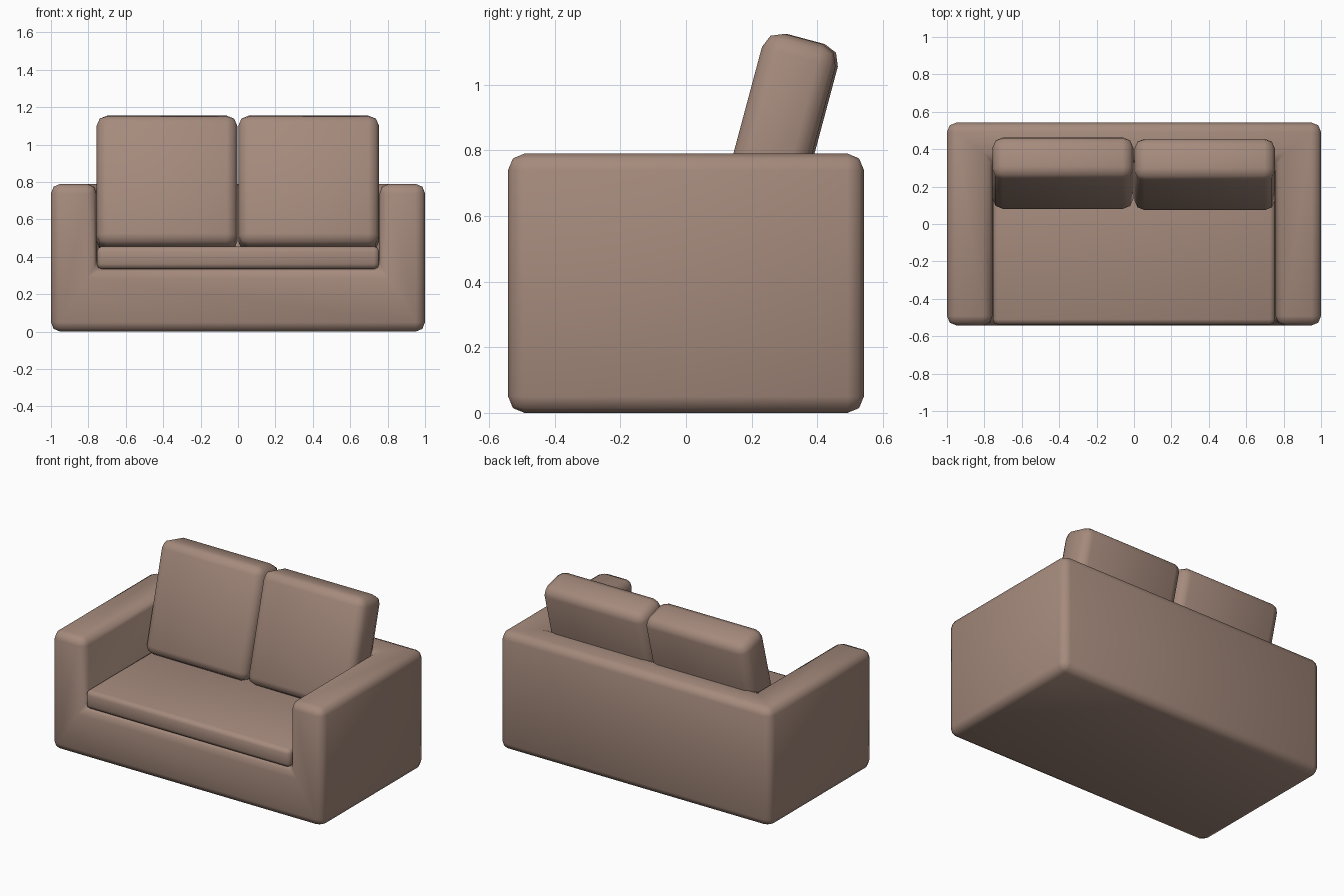
import bpy, bmesh, math
from mathutils import Vector, Matrix

if "Cube" in bpy.data.objects:
    bpy.data.objects.remove(bpy.data.objects["Cube"])

fabric = bpy.data.materials.new("brown_fabric")
fabric.diffuse_color = (0.376, 0.254, 0.202, 1)
fabric.use_nodes = True
fabric.node_tree.nodes["Principled BSDF"].inputs["Base Color"].default_value = fabric.diffuse_color


def finish(bm, name, bevel, segments=2):
    """Round every edge, smooth the faces and make the object."""
    bmesh.ops.bevel(bm, geom=bm.edges[:], offset=bevel, offset_type='OFFSET',
                    segments=segments, profile=0.5, affect='EDGES')
    bmesh.ops.recalc_face_normals(bm, faces=bm.faces[:])
    for f in bm.faces:
        f.smooth = True
    me = bpy.data.meshes.new(name)
    bm.to_mesh(me)
    bm.free()
    me.materials.append(fabric)
    ob = bpy.data.objects.new(name, me)
    bpy.context.collection.objects.link(ob)
    return ob


def cushion(name, size, centre, bevel, tilt=0.0):
    bm = bmesh.new()
    bmesh.ops.create_cube(bm, size=1, matrix=Matrix.Diagonal((*size, 1)))
    ob = finish(bm, name, bevel)
    ob.location = centre
    ob.rotation_euler.x = tilt
    return ob


# Frame: blocks on a 3 x 2 x 2 lattice, the upper seat block left open
xs, ys, zs = (-1, -0.757, 0.757, 1), (-0.542, 0.33, 0.542), (0, 0.335, 0.79)
dims = (3, 2, 2)


def filled(c):
    return all(0 <= c[a] < dims[a] for a in range(3)) and c != (1, 0, 1)


bm = bmesh.new()
for cell in [(i, j, k) for i in range(3) for j in range(2) for k in range(2)]:
    if not filled(cell):
        continue
    for axis in range(3):
        for side in (0, 1):
            nb = list(cell)
            nb[axis] += 2 * side - 1
            if filled(tuple(nb)):
                continue
            quad = []
            for u, v in ((0, 0), (1, 0), (1, 1), (0, 1)):
                p = list(cell)
                p[axis] += side
                p[(axis + 1) % 3] += u
                p[(axis + 2) % 3] += v
                quad.append(bm.verts.new((xs[p[0]], ys[p[1]], zs[p[2]])))
            bm.faces.new(quad if side else quad[::-1])
bmesh.ops.remove_doubles(bm, verts=bm.verts[:], dist=1e-4)
bmesh.ops.recalc_face_normals(bm, faces=bm.faces[:])
bmesh.ops.dissolve_limit(bm, angle_limit=math.radians(1),
                         verts=bm.verts[:], edges=bm.edges[:])
finish(bm, "sofa_frame", 0.05)

# Seat cushion
cushion("seat_cushion", (1.51, 0.90, 0.122), (0, -0.088, 0.395), 0.028)

# Two back cushions leaning backwards
tilt = math.radians(15)
up = Vector((0, math.sin(tilt), math.cos(tilt)))
out = Vector((0, math.cos(tilt), -math.sin(tilt)))
centre = up * 0.832 + out * 0.051
for name, x, shift in (("left_back_cushion", -0.38, 0.007),
                       ("right_back_cushion", 0.378, 0.0)):
    cushion(name, (0.752, 0.232, 0.722),
            centre + Vector((x, shift, 0)), 0.056, -tilt)
